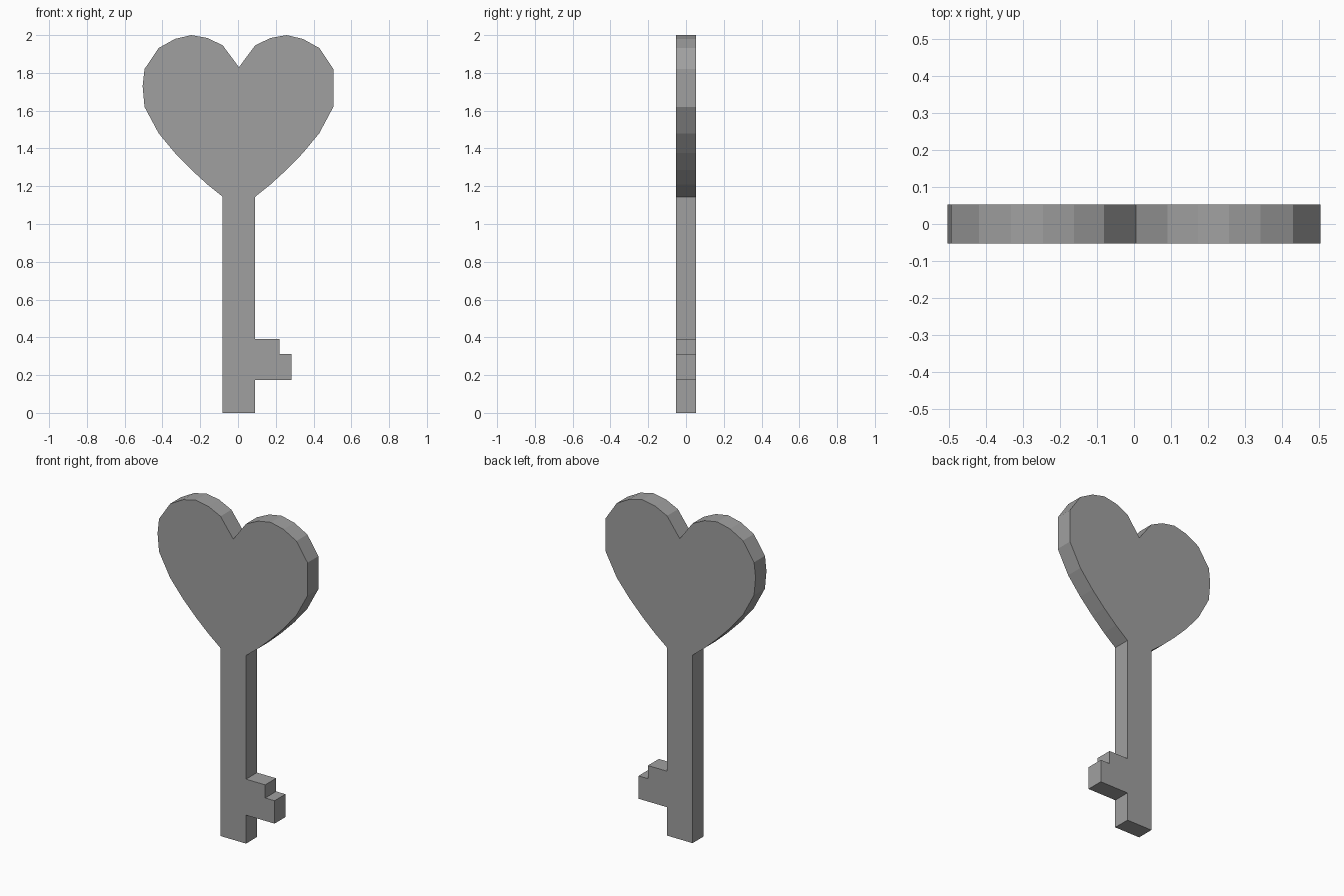
import bpy, bmesh

if "Cube" in bpy.data.objects:
    bpy.data.objects.remove(bpy.data.objects["Cube"])

CX = 0.005      # symmetry axis of heart and shaft
HALF_Y = 0.0525 # half thickness

# Right half of the heart, from the shaft joint up to the notch (x relative to CX)
half_heart = [(0.086, 1.144), (0.168, 1.21), (0.252, 1.287), (0.338, 1.375),
              (0.425, 1.48), (0.5, 1.62), (0.5, 1.82), (0.425, 1.932),
              (0.338, 1.98), (0.252, 2.0), (0.168, 1.985), (0.086, 1.946)]
notch = (0.0, 1.83)

# Stepped bit on the right of the shaft
bit = [(0.086, 0.173), (0.278, 0.173), (0.278, 0.312),
       (0.215, 0.312), (0.215, 0.392), (0.086, 0.392)]

# Left half mirrors the right, with one extra point on its outer side
left_heart = [(-x, z) for x, z in reversed(half_heart)]
left_heart.insert(6, (-0.51, 1.73))

outline = ([(-0.086, 0), (0.086, 0)] + bit + half_heart + [notch] + left_heart)


def extrude_profile(name, points):
    bm = bmesh.new()
    face = bm.faces.new([bm.verts.new((x + CX, -HALF_Y, z)) for x, z in points])
    res = bmesh.ops.extrude_face_region(bm, geom=[face], use_keep_orig=True)
    verts = [g for g in res["geom"] if isinstance(g, bmesh.types.BMVert)]
    bmesh.ops.translate(bm, verts=verts, vec=(0, 2 * HALF_Y, 0))
    bmesh.ops.recalc_face_normals(bm, faces=bm.faces)
    # Split the concave caps into clean triangles
    bmesh.ops.triangulate(bm, faces=[f for f in bm.faces if len(f.verts) > 4])
    mesh = bpy.data.meshes.new(name)
    bm.to_mesh(mesh)
    bm.free()
    obj = bpy.data.objects.new(name, mesh)
    bpy.context.collection.objects.link(obj)
    return obj


# Whole key: heart bow, shaft and bit share one flat plate
key = extrude_profile("heart_key", outline)

# Dark grey metal
metal = bpy.data.materials.new("dark_grey")
metal.diffuse_color = (0.35, 0.35, 0.35, 1)
metal.use_nodes = True
metal.node_tree.nodes["Principled BSDF"].inputs["Base Color"].default_value = metal.diffuse_color
key.data.materials.append(metal)
